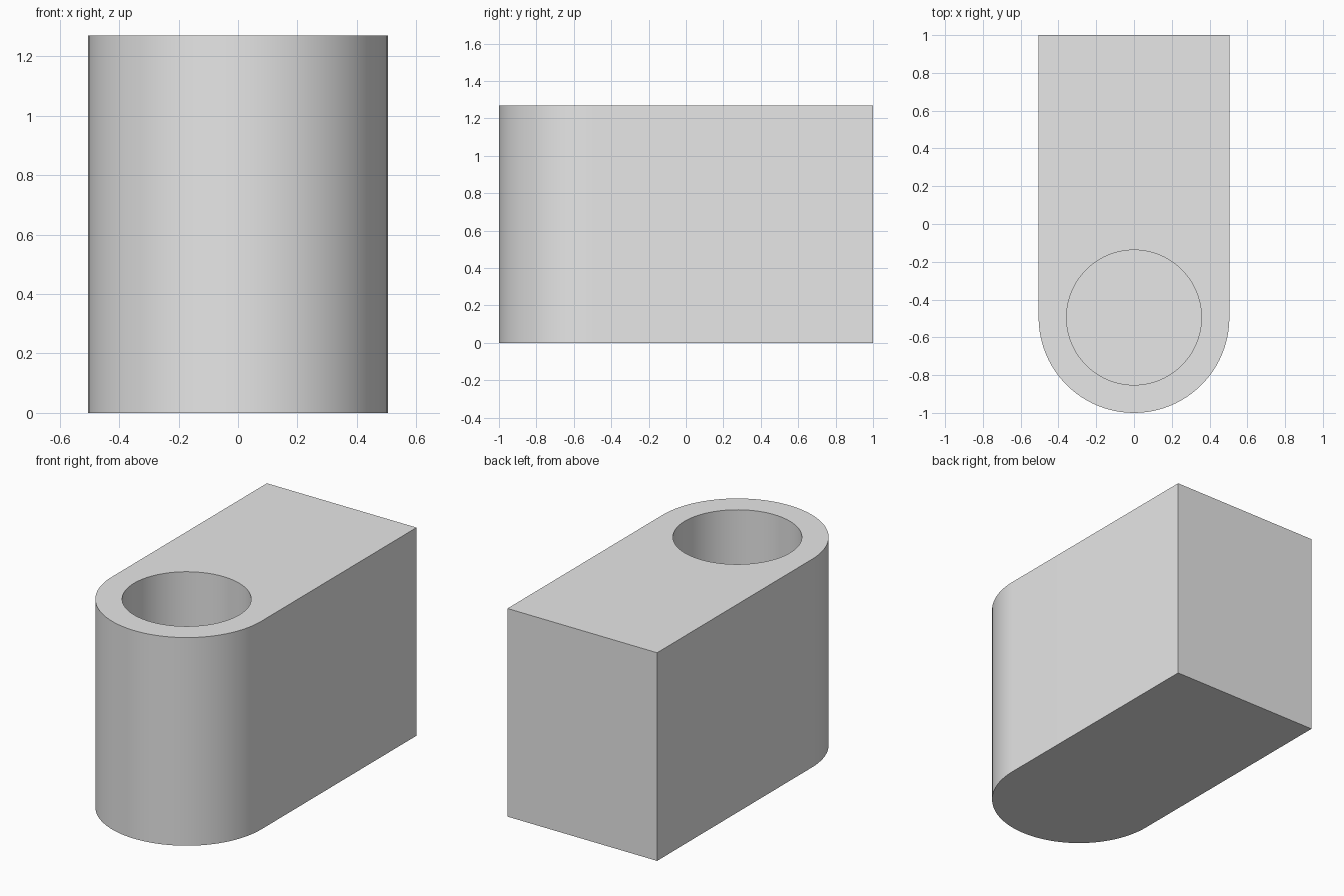
import bpy
import bmesh
from math import pi, sin, cos

default = bpy.data.objects.get("Cube")
if default:
    bpy.data.objects.remove(default, do_unlink=True)

HALF_WIDTH, HEIGHT = 0.505, 1.27
CENTRE_Y = HALF_WIDTH - 1      # shared centre of rounded end and bore
BORE_RADIUS, FLOOR = 0.357, 0.15
SEGMENTS = 96

grey = bpy.data.materials.new("light_grey")
grey.use_nodes = True
colour = (0.8, 0.8, 0.8, 1)
grey.diffuse_color = colour
grey.node_tree.nodes["Principled BSDF"].inputs["Base Color"].default_value = colour


def arc(radius, start, sweep, steps):
    """Points along an arc around the bore axis."""
    angles = [start + sweep * i / steps for i in range(steps + 1)]
    return [(radius * cos(a), CENTRE_Y + radius * sin(a)) for a in angles]


def prism(name, outline, bottom, top):
    """Extrude a flat outline upwards into a closed solid."""
    bm = bmesh.new()
    face = bm.faces.new([bm.verts.new((x, y, bottom)) for x, y in outline])
    result = bmesh.ops.extrude_face_region(bm, geom=[face], use_keep_orig=True)
    raised = [v for v in result["geom"] if isinstance(v, bmesh.types.BMVert)]
    bmesh.ops.translate(bm, verts=raised, vec=(0, 0, top - bottom))
    bmesh.ops.recalc_face_normals(bm, faces=bm.faces)
    mesh = bpy.data.meshes.new(name)
    bm.to_mesh(mesh)
    bm.free()
    mesh.materials.append(grey)
    obj = bpy.data.objects.new(name, mesh)
    bpy.context.collection.objects.link(obj)
    return obj


# Block with a square back and a half-round front
outline = arc(HALF_WIDTH, pi, pi, SEGMENTS // 2) + [(HALF_WIDTH, 1), (-HALF_WIDTH, 1)]
block = prism("block", outline, 0, HEIGHT)

# Blind bore from the top
bore = prism("bore_cutter", arc(BORE_RADIUS, 0, 2 * pi, SEGMENTS)[:-1], FLOOR, HEIGHT + 0.1)
cut = block.modifiers.new("bore", "BOOLEAN")
cut.operation = "DIFFERENCE"
cut.solver = "EXACT"
cut.object = bore

bpy.ops.object.select_all(action="DESELECT")
block.select_set(True)
bpy.context.view_layer.objects.active = block
bpy.ops.object.modifier_apply(modifier=cut.name)
bpy.data.objects.remove(bore, do_unlink=True)
bpy.ops.object.shade_smooth_by_angle(angle=pi / 6)
